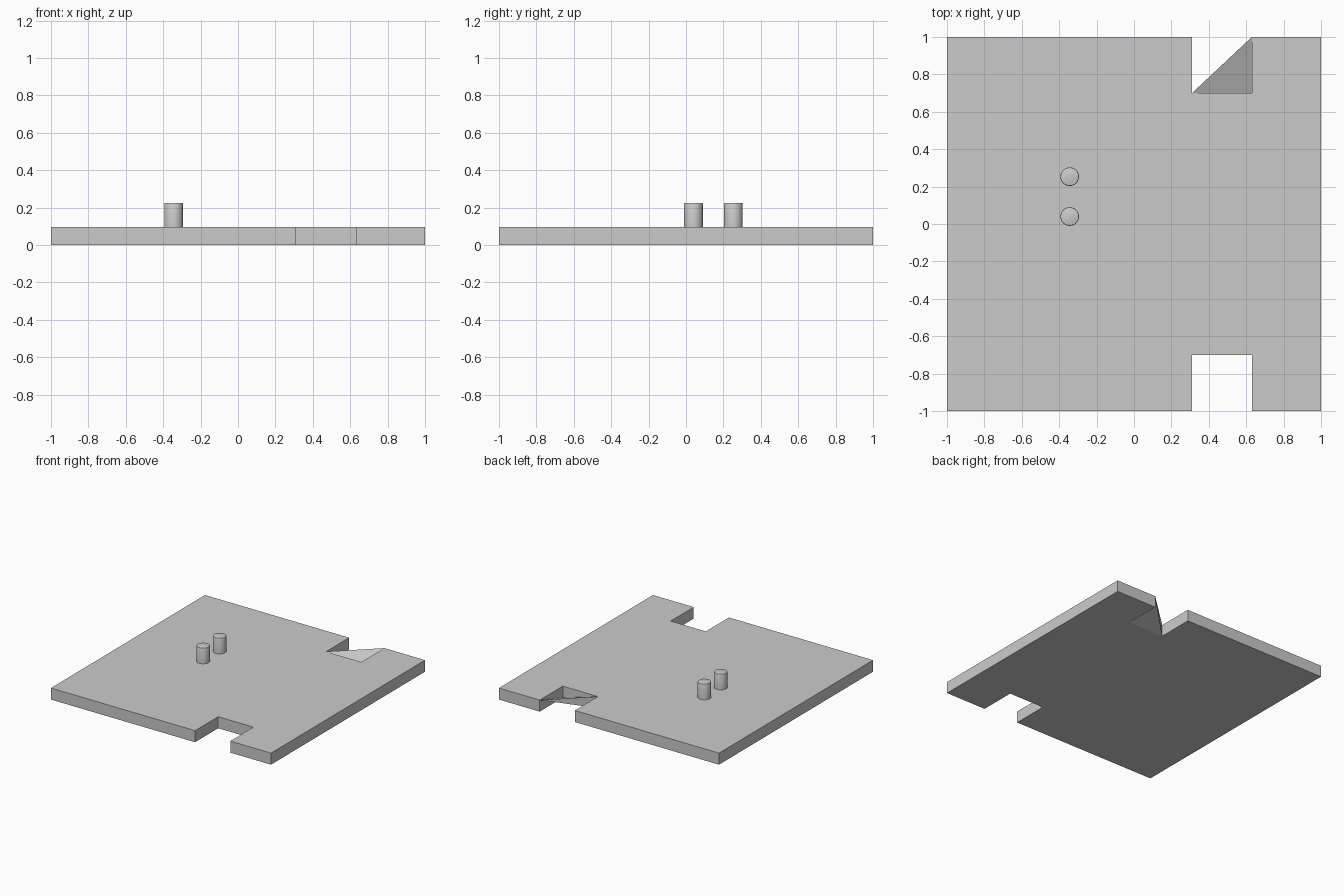
import bpy, bmesh, math

TOP = 0.095                      # plate thickness
X0, X1, DEPTH = 0.31, 0.63, 0.70  # notch sides and inner edge

cube = bpy.data.objects.get("Cube")
if cube:
    bpy.data.objects.remove(cube, do_unlink=True)

grey = bpy.data.materials.new("plain grey")
grey.use_nodes = True
grey.diffuse_color = (0.6, 0.6, 0.6, 1)
grey.node_tree.nodes["Principled BSDF"].inputs["Base Color"].default_value = (0.6, 0.6, 0.6, 1)


def finish(bm, name):
    bmesh.ops.recalc_face_normals(bm, faces=bm.faces[:])
    mesh = bpy.data.meshes.new(name)
    bm.to_mesh(mesh)
    bm.free()
    mesh.materials.append(grey)
    obj = bpy.data.objects.new(name, mesh)
    bpy.context.collection.objects.link(obj)
    return obj


# Square plate with a notch in the front and back edges
half = [(-1, -1), (X0, -1), (X0, -DEPTH), (X1, -DEPTH), (X1, -1), (1, -1)]
outline = half + [(x, -y) for x, y in reversed(half)]
bm = bmesh.new()
base = bm.faces.new([bm.verts.new((x, y, 0)) for x, y in outline])
raised = bmesh.ops.extrude_face_region(bm, geom=[base], use_keep_orig=True)["geom"]
bmesh.ops.translate(bm, vec=(0, 0, TOP),
                    verts=[v for v in raised if isinstance(v, bmesh.types.BMVert)])
finish(bm, "plate")

# Sloping corner web inside the back notch
bm = bmesh.new()
for co in [(X0, DEPTH, TOP), (X0, DEPTH, 0), (X1, DEPTH, 0), (X1, 1, TOP)]:
    bm.verts.new(co)
bmesh.ops.convex_hull(bm, input=bm.verts[:])
finish(bm, "notch_web")

# Two round pegs with softened top rims
for name, y in (("front_peg", 0.04), ("back_peg", 0.253)):
    bm = bmesh.new()
    bmesh.ops.create_cone(bm, cap_ends=True, segments=24, radius1=0.05, radius2=0.05,
                          depth=0.135)
    rim = [e for e in bm.edges if all(v.co.z > 0 for v in e.verts)]
    bmesh.ops.bevel(bm, geom=rim, offset=0.006, segments=2, affect='EDGES', profile=0.5)
    peg = finish(bm, name)
    peg.location = (-0.344, y, 0.1575)
    bpy.ops.object.select_all(action='DESELECT')
    peg.select_set(True)
    bpy.context.view_layer.objects.active = peg
    bpy.ops.object.shade_smooth_by_angle(angle=math.radians(35))
